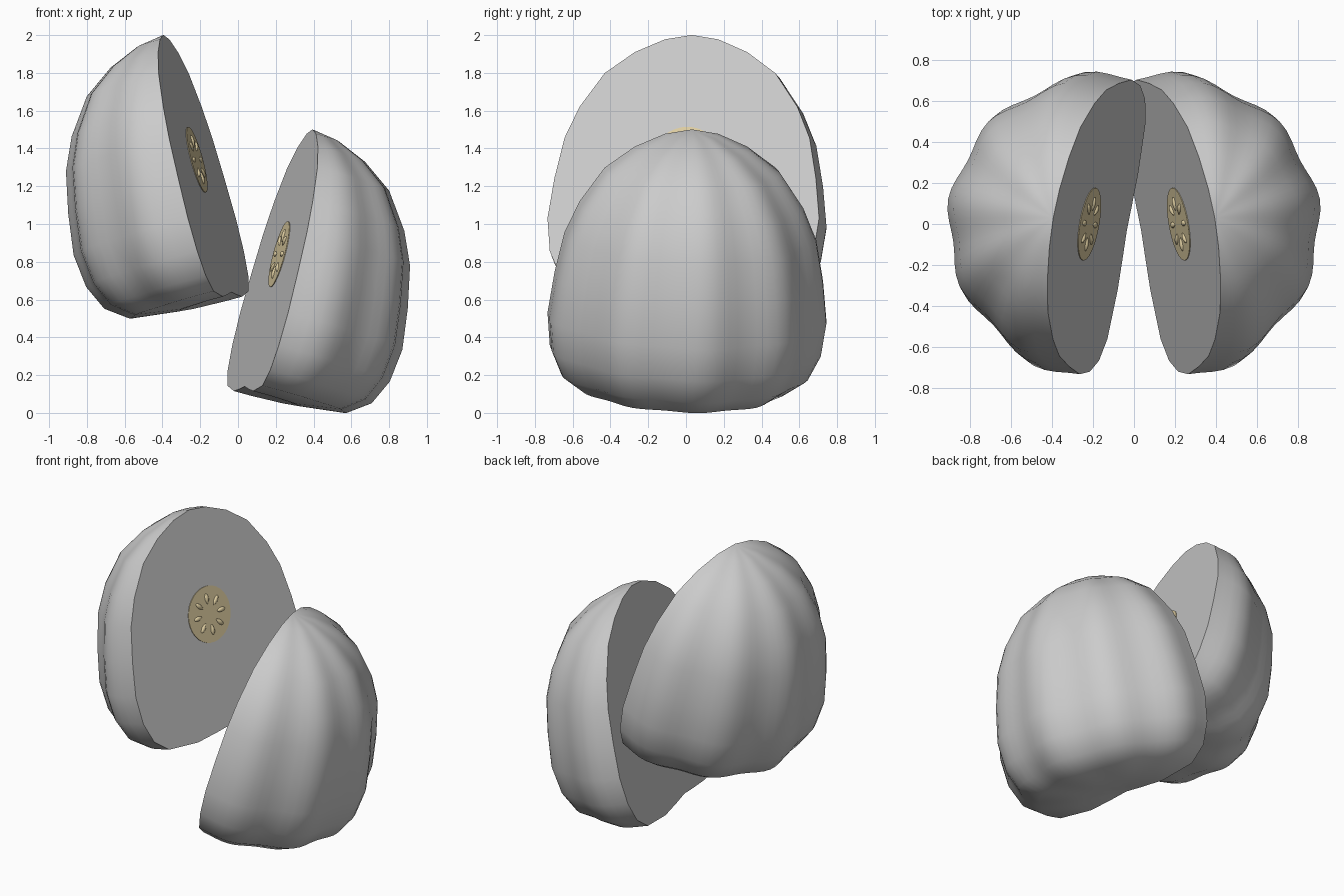
import bpy, bmesh, math
from mathutils import Matrix, Vector

if "Cube" in bpy.data.objects:
    bpy.data.objects.remove(bpy.data.objects["Cube"])

# Colours
def material(name, rgb):
    m = bpy.data.materials.new(name)
    m.diffuse_color = (*rgb, 1)
    m.use_nodes = True
    m.node_tree.nodes["Principled BSDF"].inputs["Base Color"].default_value = m.diffuse_color
    return m

GREY = material("pale grey", (0.6, 0.6, 0.6))
TAN = material("core tan", (0.74, 0.62, 0.36))

# Radius and height of the fruit from crown to dimpled base
PROFILE = [(.147, .66), (.31, .59), (.47, .475), (.60, .29), (.675, .12),
           (.72, -.1), (.748, -.32), (.727, -.5), (.665, -.635),
           (.55, -.72), (.3, -.75), (.12, -.737)]
CROWN, BASE = .684, -.725
STEPS, LOBES, LOBE_DEPTH = 40, 10, .024


def finish(name, bm, mat, matrix, smooth=True):
    bm.transform(matrix)
    bmesh.ops.recalc_face_normals(bm, faces=bm.faces)
    me = bpy.data.meshes.new(name)
    bm.to_mesh(me)
    bm.free()
    me.materials.append(mat)
    ob = bpy.data.objects.new(name, me)
    bpy.context.collection.objects.link(ob)
    if smooth:
        bpy.ops.object.select_all(action='DESELECT')
        ob.select_set(True)
        bpy.context.view_layer.objects.active = ob
        bpy.ops.object.shade_smooth_by_angle(angle=math.radians(40))
    return ob


# Ribbed half fruit, flat cut side on x = 0
def half_body(name, matrix):
    bm = bmesh.new()
    top, bottom = bm.verts.new((0, 0, CROWN)), bm.verts.new((0, 0, BASE))
    rings = []
    for r, z in PROFILE:
        ring = []
        for i in range(STEPS + 1):
            a = -math.pi / 2 + math.pi * i / STEPS
            rr = r * (1 + LOBE_DEPTH * math.cos(LOBES * a))
            ring.append(bm.verts.new((rr * math.cos(a), rr * math.sin(a), z)))
        rings.append(ring)
    for i in range(STEPS):
        bm.faces.new((top, rings[0][i], rings[0][i + 1]))
        bm.faces.new((bottom, rings[-1][i + 1], rings[-1][i]))
        for a, b in zip(rings, rings[1:]):
            bm.faces.new((a[i], b[i], b[i + 1], a[i + 1]))
    # flat cut face
    bm.faces.new([top] + [r[0] for r in rings] + [bottom]
                 + [r[-1] for r in reversed(rings)])
    finish(name, bm, GREY, matrix)


# Thin round core plate on the cut face
def core(name, matrix):
    bm = bmesh.new()
    bmesh.ops.create_cone(bm, cap_ends=True, segments=32, radius1=.18,
                          radius2=.18, depth=.008,
                          matrix=Matrix.Rotation(math.pi / 2, 4, 'Y'))
    finish(name, bm, TAN, matrix)


# Ring of eight pointed seeds
def seeds(name, matrix):
    bm = bmesh.new()
    for i in range(8):
        new = bmesh.ops.create_uvsphere(bm, u_segments=10, v_segments=8, radius=1)["verts"]
        turn = Matrix.Rotation(i * math.pi / 4, 4, 'X')
        for v in new:
            taper = 1 - .35 * v.co.z * -1 if v.co.z < 0 else 1
            p = Vector((v.co.x * .012 * taper - .004,
                        v.co.y * .015 * taper, v.co.z * .034 + .1))
            v.co = turn @ p
    finish(name, bm, TAN, matrix)


# Two mirrored halves, tilted and turned, the left one raised
tilt = Matrix.Rotation(math.radians(10), 4, 'Z') @ Matrix.Rotation(math.radians(15), 4, 'Y')
for side, sx, z in (("right", 1, .84), ("left", -1, 1.34)):
    place = Matrix.Translation((.22 * sx, 0, z)) @ Matrix.Diagonal((sx, 1, 1, 1)) @ tilt
    half_body(side + "_half", place)
    core(side + "_core", place)
    seeds(side + "_seeds", place)
